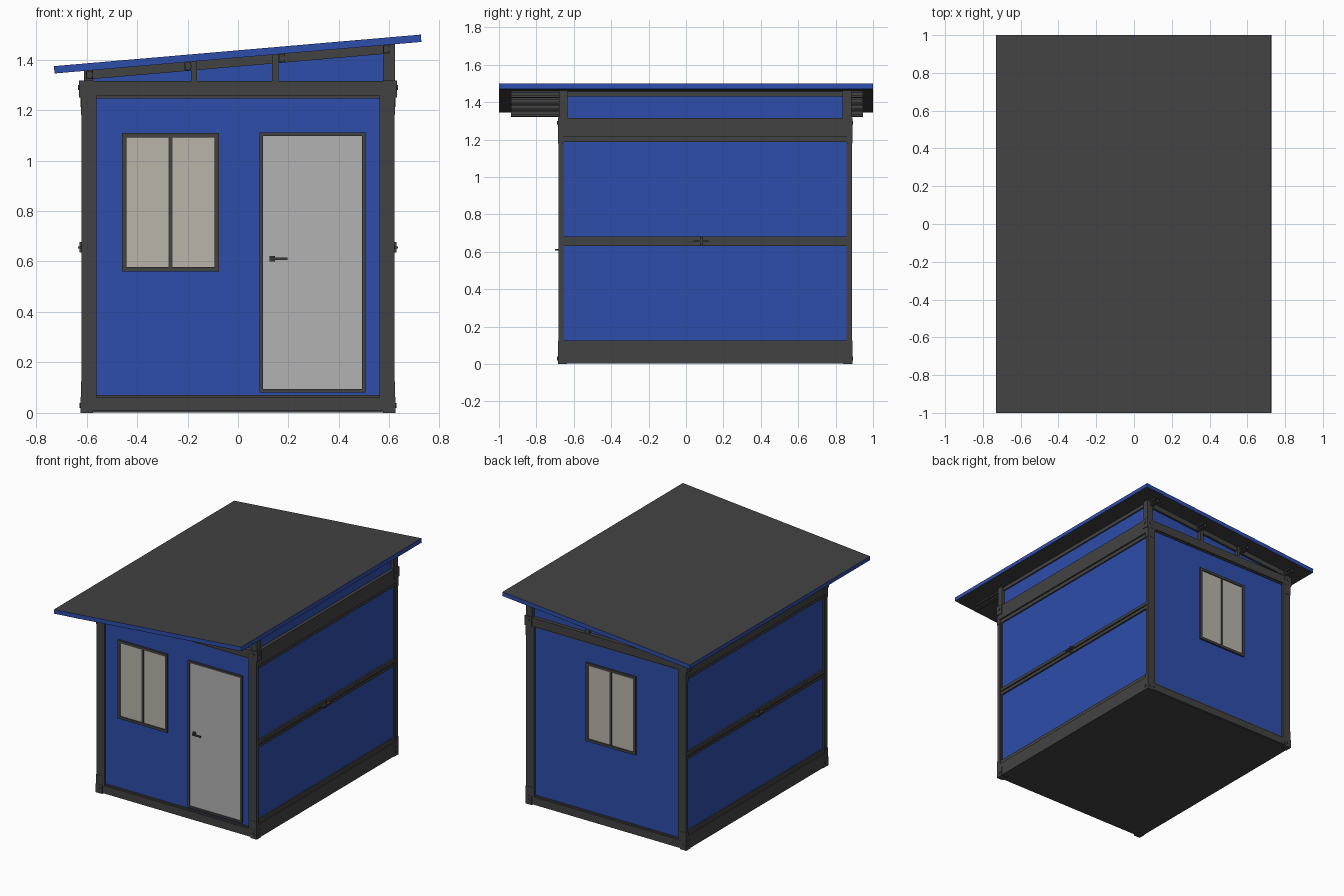
import bpy, bmesh, math
from mathutils import Matrix

if "Cube" in bpy.data.objects:
    bpy.data.objects.remove(bpy.data.objects["Cube"])


def material(name, rgb):
    m = bpy.data.materials.new(name)
    m.diffuse_color = (*rgb, 1)
    m.use_nodes = True
    m.node_tree.nodes["Principled BSDF"].inputs["Base Color"].default_value = m.diffuse_color
    return m


BLUE = material("blue_paint", (0.027, 0.075, 0.41))
DARK = material("dark_steel", (0.055, 0.055, 0.055))
DOOR = material("door_grey", (0.45, 0.45, 0.45))
GLASS = material("window_glass", (0.49, 0.46, 0.41))


def finish(name, bm, mat):
    bmesh.ops.recalc_face_normals(bm, faces=bm.faces)
    me = bpy.data.meshes.new(name)
    bm.to_mesh(me)
    bm.free()
    me.materials.append(mat)
    ob = bpy.data.objects.new(name, me)
    bpy.context.collection.objects.link(ob)
    return ob


def prism(name, pts, y0, y1, mat=DARK):
    """Extrude an x-z profile along y."""
    bm = bmesh.new()
    f = bm.faces.new([bm.verts.new((x, y0, z)) for x, z in pts])
    new = bmesh.ops.extrude_face_region(bm, geom=[f])["geom"]
    bmesh.ops.translate(bm, vec=(0, y1 - y0, 0),
                        verts=[v for v in new if isinstance(v, bmesh.types.BMVert)])
    return finish(name, bm, mat)


def box(name, x0, x1, y0, y1, z0, z1, mat=DARK):
    return prism(name, [(x0, z0), (x1, z0), (x1, z1), (x0, z1)], y0, y1, mat)


def bolt(name, loc, axis):
    bm = bmesh.new()
    rot = Matrix.Rotation(math.pi / 2, 4, axis)
    bmesh.ops.create_cone(bm, cap_ends=True, segments=12, radius1=0.01, radius2=0.01,
                          depth=0.008, matrix=Matrix.Translation(loc) @ rot)
    return finish(name, bm, DARK)


def roof_z(x):
    """Height of the sloping roof underside."""
    return 1.345 + (x + 0.727) * 0.086


def up_to_roof(name, x0, x1, z0, y0, y1, mat=DARK):
    return prism(name, [(x0, z0), (x1, z0), (x1, roof_z(x1)), (x0, roof_z(x0))], y0, y1, mat)


YF, YB = -0.685, 0.89          # front and back of the frame
YC, HALF = (YF + YB) / 2, (YB - YF) / 2


def frame(name, x0, x1, z0, z1, w, ya, yb):
    """Rectangular border made of four bars."""
    box(name + "_left", x0, x0 + w, ya, yb, z0, z1)
    box(name + "_right", x1 - w, x1, ya, yb, z0, z1)
    box(name + "_bottom", x0 + w, x1 - w, ya, yb, z0, z0 + w)
    box(name + "_top", x0 + w, x1 - w, ya, yb, z1 - w, z1)


def window(name, x0, Y):
    x1, z0, z1, mid = x0 + 0.385, 0.56, 1.11, x0 + 0.1925
    frame(name + "_frame", x0, x1, z0, z1, 0.018, Y(0.006), Y(0.035))
    box(name + "_mullion", mid - 0.008, mid + 0.008, Y(0.008), Y(0.03), z0, z1)
    box(name + "_glass", x0 + 0.01, x1 - 0.01, Y(0.013), Y(0.03), z0 + 0.01, z1 - 0.01, GLASS)


# floor
box("floor", -0.615, 0.615, YF + 0.01, YB - 0.01, 0.002, 0.06)

# front and back ends
for end, s in (("front", -1), ("back", 1)):
    def Y(d):
        return YC + s * (HALF - d)
    box(end + "_wall", -0.57, 0.57, Y(0.018), Y(0.04), 0.05, 1.25, BLUE)
    box(end + "_bottom_beam", -0.58, 0.58, Y(0.004), Y(0.05), 0.008, 0.06)
    box(end + "_bottom_trim", -0.56, 0.56, Y(0.012), Y(0.04), 0.06, 0.07)
    box(end + "_top_beam", -0.58, 0.58, Y(0.004), Y(0.05), 1.255, 1.315)
    box(end + "_top_trim", -0.56, 0.56, Y(0.012), Y(0.04), 1.246, 1.255)
    # sloping gable between beam and roof
    up_to_roof(end + "_gable_panel", -0.6, 0.6, 1.31, Y(0.03), Y(0.045), BLUE)
    prism(end + "_rafter", [(-0.6, roof_z(-0.6) - 0.035), (0.6, roof_z(0.6) - 0.035),
                            (0.6, roof_z(0.6)), (-0.6, roof_z(-0.6))], Y(0.015), Y(0.032))
    for i, (a, b) in enumerate([(-0.61, -0.575), (-0.187, -0.163), (0.135, 0.16), (0.575, 0.622)]):
        up_to_roof(f"{end}_gable_post_{i}", a, b, 1.31, Y(0.006), Y(0.052))
    # corner posts, castings and bolts
    for side, m in (("left", -1), ("right", 1)):
        n = f"{end}_{side}"
        box(n + "_post", m * 0.56, m * 0.62, Y(0.003), Y(0.028), 0.03, 1.28)
        box(n + "_foot", m * 0.575, m * 0.625, Y(0), Y(0.05), 0, 0.062)
        box(n + "_foot_sleeve", m * 0.575, m * 0.623, Y(0.001), Y(0.028), 0.062, 0.125)
        box(n + "_head", m * 0.575, m * 0.63, Y(0), Y(0.052), 1.25, 1.318)
        box(n + "_head_sleeve", m * 0.575, m * 0.623, Y(0.001), Y(0.028), 1.18, 1.25)
        for z in (0.03, 1.29):
            bolt(f"{n}_bolt_{z}", (m * 0.6, Y(0), z), 'X')
            bolt(f"{n}_side_bolt_{z}", (m * (0.625 if z < 1 else 0.63), Y(0.028), z), 'Y')
    window(end + "_window", -0.46 if s < 0 else -0.225, Y)

# side walls
ya, yb = YF + 0.02, YB - 0.02
for side, m in (("left", -1), ("right", 1)):
    box(side + "_wall", m * 0.585, m * 0.606, ya, yb, 0.05, 1.25, BLUE)
    box(side + "_bottom_beam", m * 0.57, m * 0.623, ya, yb, 0.002, 0.097)
    box(side + "_bottom_strip", m * 0.59, m * 0.615, ya, yb, 0.097, 0.126)
    box(side + "_top_beam", m * 0.57, m * 0.625, ya, yb, 1.213, 1.315)
    box(side + "_top_strip", m * 0.59, m * 0.615, ya, yb, 1.187, 1.213)
    for i, (z0, z1, x) in enumerate([(0.63, 0.652, 0.617), (0.652, 0.658, 0.623), (0.658, 0.682, 0.617)]):
        box(f"{side}_middle_rail_{i}", m * 0.59, m * x, ya, yb, z0, z1)
    box(side + "_rail_clip", m * 0.6, m * 0.628, 0.075, 0.087, 0.635, 0.678)
    box(side + "_rail_clip_pin", m * 0.6, m * 0.635, 0.04, 0.12, 0.652, 0.659)
    for i, y in enumerate((ya, yb - 0.012)):
        box(f"{side}_panel_edge_{i}", m * 0.59, m * 0.614, y, y + 0.014, 0.1, 1.2)

# high strip under the roof on the right
box("right_high_panel", 0.585, 0.603, YF + 0.03, YB - 0.03, 1.31, 1.435, BLUE)
box("right_high_rail", 0.58, 0.612, YF + 0.03, YB - 0.03, 1.43, 1.456)

# roof purlins: open channels running front to back
w, h, t = 0.026, 0.034, 0.004
for i, x in enumerate((-0.602, -0.213, 0.16, 0.575)):
    pts = [(0, 0), (w, 0), (w, 0.01), (w - t, 0.01), (w - t, t), (t, t),
           (t, h - t), (w - t, h - t), (w - t, h - 0.01), (w, h - 0.01), (w, h), (0, h)]
    prism(f"purlin_{i}", [(x + a, roof_z(x + a) - h + b) for a, b in pts], -0.935, 0.945)

# roof slab: blue edges, grey faces
roof = prism("roof", [(-0.727, 1.345), (0.727, 1.47), (0.7245, 1.499), (-0.7295, 1.374)],
             -1, 1, BLUE)
roof.data.materials.append(DARK)
for p in roof.data.polygons:
    p.material_index = int(abs(p.normal.z) > 0.9)

# door with lever handle
frame("door_frame", 0.085, 0.505, 0.08, 1.112, 0.014, YF + 0.006, YF + 0.03)
box("door_panel", 0.095, 0.495, YF + 0.012, YF + 0.03, 0.09, 1.1, DOOR)
box("door_handle_plate", 0.125, 0.147, YF + 0.004, YF + 0.015, 0.6, 0.622)
box("door_handle_stem", 0.132, 0.142, YF - 0.014, YF + 0.006, 0.606, 0.616)
box("door_handle_lever", 0.132, 0.196, YF - 0.016, YF - 0.008, 0.606, 0.616)
